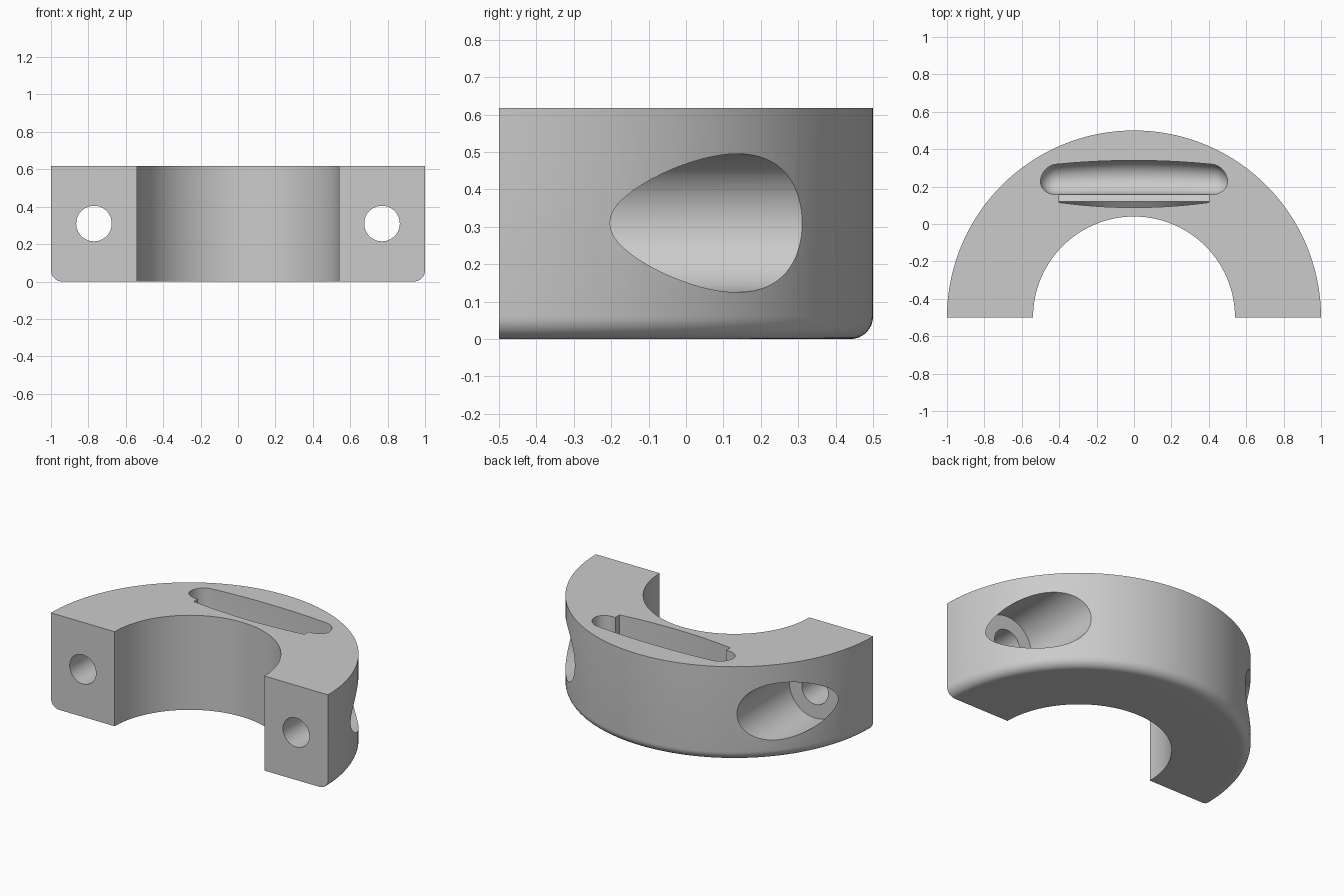
import bpy, bmesh, math

if "Cube" in bpy.data.objects:
    bpy.data.objects.remove(bpy.data.objects["Cube"])

H = 0.617      # clamp height
CY = -0.5      # ring centre in y

grey = bpy.data.materials.new("neutral grey")
grey.diffuse_color = (0.6, 0.6, 0.6, 1)
grey.use_nodes = True
grey.node_tree.nodes["Principled BSDF"].inputs["Base Color"].default_value = grey.diffuse_color


def loft(name, rings):
    """Closed solid skinned through equal-length rings of points."""
    bm = bmesh.new()
    vs = [[bm.verts.new(p) for p in r] for r in rings]
    n = len(vs[0])
    for a, b in zip(vs, vs[1:]):
        for i in range(n):
            j = (i + 1) % n
            bm.faces.new((a[i], a[j], b[j], b[i]))
    bm.faces.new(vs[0][::-1])
    bm.faces.new(vs[-1])
    bmesh.ops.recalc_face_normals(bm, faces=bm.faces)
    me = bpy.data.meshes.new(name)
    bm.to_mesh(me)
    bm.free()
    me.materials.append(grey)
    ob = bpy.data.objects.new(name, me)
    bpy.context.collection.objects.link(ob)
    return ob


def cylinder_y(name, x, z, r, y0, y1, n=64):
    """Cylinder lying along y."""
    ang = [2 * math.pi * i / n for i in range(n)]
    return loft(name, [[(x + r * math.cos(t), y, z + r * math.sin(t)) for t in ang]
                       for y in (y0, y1)])


# half ring with a rounded lower outer edge
R = 0.06
section = [(0.54, H), (0.54, 0)]
section += [(1 - R + R * math.sin(t), R - R * math.cos(t))
            for t in (math.pi / 2 * i / 8 for i in range(9))]
section.append((1, H))
SEG = 72
clamp = loft("clamp_half", [
    [(r * math.cos(t), CY + r * math.sin(t), z) for r, z in section]
    for t in (math.pi * i / SEG for i in range(SEG + 1))])

cutters = []

# bolt holes and counterbores on both arms
for side in (-1, 1):
    cutters.append(cylinder_y("bolt_hole", 0.77 * side, 0.31, 0.095, -0.7, 0.6))
    cutters.append(cylinder_y("counterbore", 0.77 * side, 0.31, 0.185, -0.23, 0.7))


# long pocket with rounded ends and a rounded floor
def pocket_ring(x):
    e = max(0.0, (abs(x) - 0.42) / 0.08)
    k = max(0.06, math.sqrt(max(0.0, 1 - e * e)))
    front = 0.225 - 0.067 * k
    back = 0.225 + (0.115 - 0.12 * x * x) * k
    mid, w = (front + back) / 2, (back - front) / 2
    ring = [(x, back, 0.7), (x, front, 0.7)]
    ring += [(x, mid - w * math.cos(t), 0.36 - w * math.sin(t))
             for t in (math.pi * i / 16 for i in range(17))]
    return ring


stations = [0.42 * i / 10 for i in range(11)]
stations += [0.42 + 0.08 * math.sin(math.pi / 2 * i / 8) for i in range(1, 9)]
xs = [-x for x in stations[:0:-1]] + stations
cutters.append(loft("pocket", [pocket_ring(x) for x in xs]))


# bowed recess in front of the pocket, with a low ridge in its floor
def recess_ring(x):
    front = 0.088 + 0.027 * (x / 0.4) ** 2
    return [(x, 0.2, 0.7), (x, front, 0.7), (x, front, 0.36),
            (x, 0.12, 0.385), (x, 0.148, 0.375), (x, 0.2, 0.355)]


cutters.append(loft("recess", [recess_ring(0.4 * i / 10) for i in range(-10, 11)]))

# cut everything out of the ring
for c in cutters:
    c.hide_render = True
    c.hide_viewport = False
    m = clamp.modifiers.new(c.name, 'BOOLEAN')
    m.operation = 'DIFFERENCE'
    m.solver = 'EXACT'
    m.object = c
bpy.context.view_layer.objects.active = clamp
clamp.select_set(True)
for m in list(clamp.modifiers):
    bpy.ops.object.modifier_apply(modifier=m.name)
for c in cutters:
    bpy.data.objects.remove(c)

bpy.ops.object.shade_smooth_by_angle(angle=math.radians(30))
